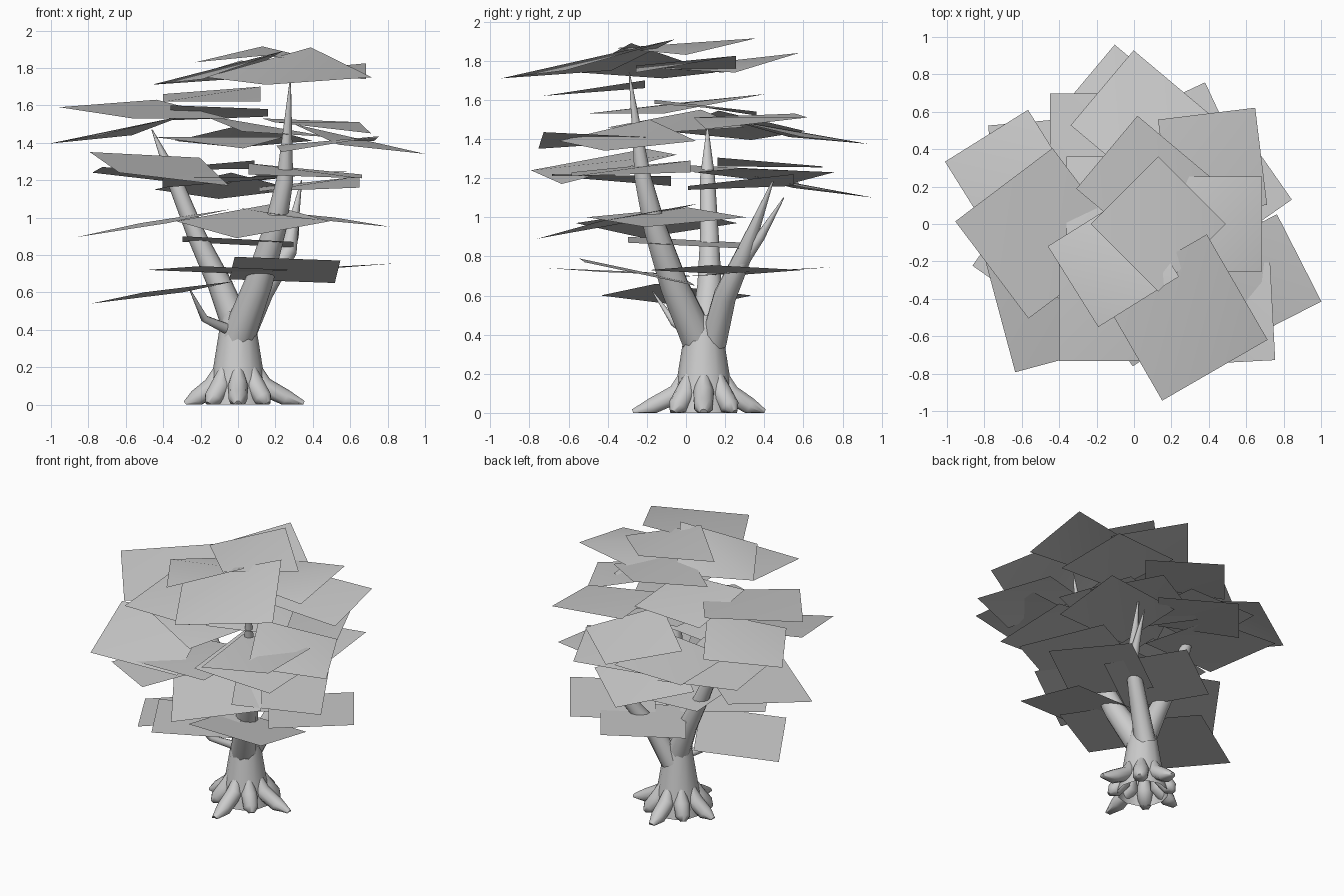
import bpy, bmesh
from math import cos, sin, radians
from mathutils import Vector

cube = bpy.data.objects.get("Cube")
if cube:
    bpy.data.objects.remove(cube, do_unlink=True)

UP = Vector((0, 0, 1))


def make_material(name, shade):
    colour = (shade, shade, shade, 1)
    mat = bpy.data.materials.new(name)
    mat.use_nodes = True
    mat.diffuse_color = colour
    mat.node_tree.nodes["Principled BSDF"].inputs["Base Color"].default_value = colour
    return mat


GREY = make_material("pale grey", .6)


def finish(name, bm):
    """Turn a bmesh into a smooth-shaded object that keeps its sharp edges."""
    mesh = bpy.data.meshes.new(name)
    bm.to_mesh(mesh)
    bm.free()
    mesh.materials.append(GREY)
    obj = bpy.data.objects.new(name, mesh)
    bpy.context.collection.objects.link(obj)
    bpy.ops.object.select_all(action="DESELECT")
    obj.select_set(True)
    bpy.context.view_layer.objects.active = obj
    bpy.ops.object.shade_smooth_by_angle(angle=radians(65))
    return obj


def polar(angle, reach, height=0):
    """Point at a compass angle in degrees around the vertical axis."""
    return Vector((reach * cos(radians(angle)), reach * sin(radians(angle)), height))


def tube(name, path, radii, sides=10, level=False):
    """Sweep a tapering ring along a path; level rings stay horizontal."""
    bm = bmesh.new()
    points = [Vector(p) for p in path]
    rings = []
    for i, (point, radius) in enumerate(zip(points, radii)):
        ahead = points[min(i + 1, len(points) - 1)]
        behind = points[max(i - 1, 0)]
        axis = UP if level else (ahead - behind).normalized()
        turn = UP.rotation_difference(axis)
        ring = []
        for k in range(sides):
            corner = point + turn @ polar(360 * k / sides, radius)
            corner.z = max(corner.z, 0)
            ring.append(bm.verts.new(corner))
        rings.append(ring)
    for low, high in zip(rings, rings[1:]):
        for k in range(sides):
            j = (k + 1) % sides
            bm.faces.new((low[k], low[j], high[j], high[k]))
    bm.faces.new(rings[-1])
    return finish(name, bm)


def add_leaf(bm, reach, fold, x, y, z, yaw, dip=0, tilt=0):
    """One square sheet folded from tip to stem; dip lowers the tip, tilt rolls it."""
    centre = Vector((x, y, z))
    lifts = (-dip / 2, tilt - fold, dip / 2, -tilt - fold)
    tip, left, stem, right = [
        bm.verts.new(centre + polar(yaw + 90 * k, reach, lift))
        for k, lift in enumerate(lifts)]
    bm.faces.new((tip, left, stem))
    bm.faces.new((tip, stem, right))


def leaf_tier(name, reach, fold, leaves):
    """Leaves given as x, y, z, tip direction, then optional dip and tilt."""
    bm = bmesh.new()
    for leaf in leaves:
        add_leaf(bm, reach, fold, *leaf)
    return finish(name, bm)


# Trunk and flared roots
BASE = Vector((0, .09, 0))
tube("trunk", [BASE + UP * height for height in (0, .15, .4, .5)],
     (.17, .14, .1, .08), sides=12, level=True)

for number, length in enumerate((.35, .22, .31, .2, .28, .22, .36, .22)):
    angle = 45 * number
    path = [BASE + polar(angle, .1, .2), BASE + polar(angle, .13, .1),
            BASE + polar(angle, .08 + length / 2, .03), BASE + polar(angle, length)]
    tube(f"root_{number + 1}", path, (.025, .055, .05, .02))

# Branches, each tapering to a point
POINT = .003
tube("front_branch", [(0, .07, .36), (.11, -.06, .65), (.2, -.16, .95),
                      (.25, -.22, 1.2), (.28, -.29, 1.74)],
     (.09, .075, .06, .045, POINT))
tube("right_branch", [(0, .1, .4), (-.1, .12, .65), (-.22, .12, .9),
                      (-.34, .11, 1.2), (-.46, .11, 1.47)],
     (.08, .065, .05, .04, POINT))
tube("back_branch", [(.02, .14, .36), (.13, .2, .6), (.27, .3, .82), (.34, .45, 1.2)],
     (.07, .06, .045, POINT))
tube("back_twig", [(.25, .28, .76), (.3, .38, .9), (.33, .5, 1.1)], (.035, .025, POINT))
tube("low_twig", [(-.05, .04, .4), (-.18, -.06, .46), (-.26, -.17, .62)],
     (.03, .02, POINT))

# Foliage in tiers from the crown down
leaf_tier("crown_leaves", .36, .06, (
    (.13, 0, 1.89, 270, .05),
    (-.11, -.2, 1.8, 167, .18),
    (.05, .22, 1.8, 95, -.08),
    (.43, 0, 1.8, 45, -.05)))
leaf_tier("crown_front_leaf", .46, .06, [(.27, -.5, 1.81, 255, .2)])
leaf_tier("upper_side_leaf", .46, .02, [(-.5, -.05, 1.58, 262, .1, -.03)])
leaf_tier("upper_leaves", .37, .02, (
    (-.14, -.47, 1.66, 225, .08, -.02),
    (.42, .33, 1.51, 52, 0, .04),
    (-.1, .1, 1.57, 45, .06, -.03)))
leaf_tier("high_middle_leaves", .37, .03, (
    (-.65, .25, 1.47, 167, .15),
    (.65, -.3, 1.42, 342, .16),
    (.48, -.48, 1.41, 318, -.05, .03),
    (.03, .56, 1.44, 95, .13),
    (-.1, -.25, 1.43, 20, 0, .03),
    (.15, -.05, 1.49, 340, .12)))
leaf_tier("middle_front_leaves", .43, .02, (
    (-.42, -.42, 1.28, 240, .08, -.09),
    (-.45, .25, 1.24, 140, 0, .05),
    (.36, -.28, 1.25, 315, .08),
    (-.1, -.38, 1.21, 225, 0, .03)))
leaf_tier("middle_back_leaves", .38, .02, (
    (.38, .28, 1.18, 45, -.08),
    (.25, .4, 1.23, 70, 0, -.04),
    (-.07, .58, 1.17, 95, .14),
    (-.18, .43, 1.28, 135, .05)))
leaf_tier("lower_leaves", .42, 0, (
    (-.45, -.15, .97, 190, .15),
    (.08, -.35, .98, 258, .18),
    (.41, -.1, 1, 345, .1),
    (0, 0, .87, 45, .06)))
leaf_tier("bottom_leaves", .4, 0, (
    (-.4, -.05, .6, 255, 0, .06),
    (-.1, -.32, .72, 255, -.04),
    (.25, -.25, .72, 318, -.1, -.07),
    (.45, .2, .73, 350, -.05),
    (.1, .35, .72, 80, -.05)))
